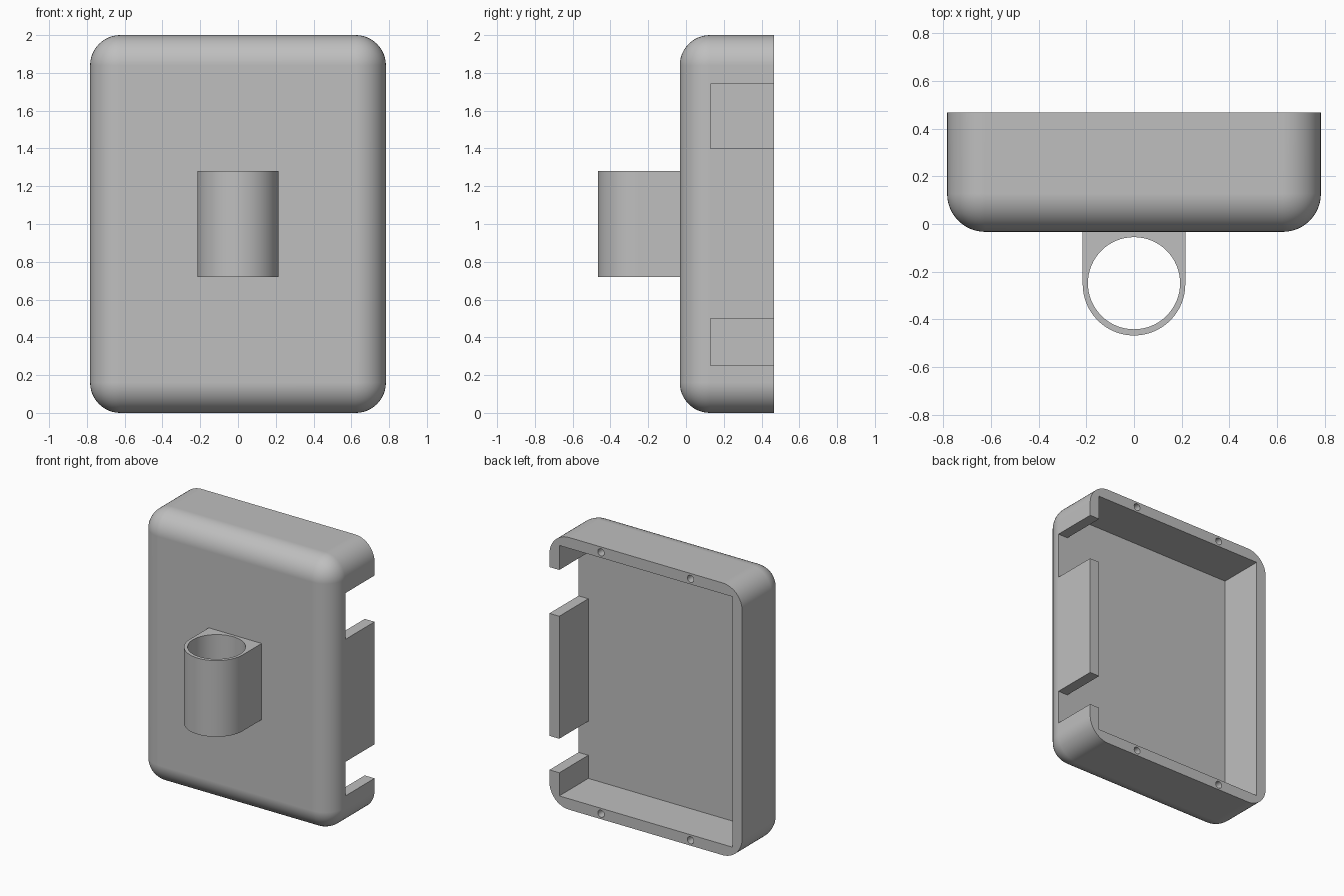
import bpy
import bmesh
import math
from mathutils import Matrix, Vector

cube = bpy.data.objects.get("Cube")
if cube:
    bpy.data.objects.remove(cube, do_unlink=True)

# One plain grey plastic
grey = bpy.data.materials.new("grey plastic")
grey.use_nodes = True
colour = (0.52, 0.52, 0.52, 1)
grey.diffuse_color = colour
grey.node_tree.nodes["Principled BSDF"].inputs["Base Color"].default_value = colour


def finish(bm, name):
    bmesh.ops.recalc_face_normals(bm, faces=bm.faces)
    mesh = bpy.data.meshes.new(name)
    bm.to_mesh(mesh)
    bm.free()
    mesh.materials.append(grey)
    obj = bpy.data.objects.new(name, mesh)
    bpy.context.collection.objects.link(obj)
    return obj


def box_mesh(low, high):
    low, high = Vector(low), Vector(high)
    bm = bmesh.new()
    bmesh.ops.create_cube(bm, size=1)
    bmesh.ops.scale(bm, vec=high - low, verts=bm.verts)
    bmesh.ops.translate(bm, vec=(low + high) / 2, verts=bm.verts)
    return bm


def box(name, low, high):
    return finish(box_mesh(low, high), name)


def cylinder(name, radius, depth, centre, sides, along_y=False):
    bm = bmesh.new()
    bmesh.ops.create_cone(bm, cap_ends=True, segments=sides,
                          radius1=radius, radius2=radius, depth=depth)
    if along_y:
        bmesh.ops.rotate(bm, verts=bm.verts, matrix=Matrix.Rotation(math.pi / 2, 3, 'X'))
    bmesh.ops.translate(bm, vec=centre, verts=bm.verts)
    return finish(bm, name)


def activate(obj):
    bpy.ops.object.select_all(action='DESELECT')
    obj.select_set(True)
    bpy.context.view_layer.objects.active = obj


def cut(obj, cutter):
    cutter.hide_render = True
    mod = obj.modifiers.new("cut", 'BOOLEAN')
    mod.operation = 'DIFFERENCE'
    mod.solver = 'EXACT'
    mod.object = cutter
    activate(obj)
    bpy.ops.object.modifier_apply(modifier=mod.name)
    bpy.data.objects.remove(cutter, do_unlink=True)


def smooth(obj):
    activate(obj)
    bpy.ops.object.shade_smooth_by_angle(angle=math.radians(30))
    mod = obj.modifiers.new("even_shading", 'WEIGHTED_NORMAL')
    mod.keep_sharp = True


HALF_W, HEIGHT, FRONT, BACK = 0.783, 2.0, -0.033, 0.467
ROUND, WALL, FLOOR = 0.16, 0.08, 0.13

# Case shell: every edge rounded except those around the open back
bm = box_mesh((-HALF_W, FRONT, 0), (HALF_W, BACK, HEIGHT))
edges = [e for e in bm.edges if any(v.co.y < 0 for v in e.verts)]
bmesh.ops.bevel(bm, geom=edges, offset=ROUND, segments=12, profile=0.5, affect='EDGES')
case = finish(bm, "case_shell")

# Open cavity
inner = HALF_W - WALL
cut(case, box("cavity_cutter", (-inner, FLOOR, WALL), (inner, 0.7, HEIGHT - WALL)))

# Two notches through the left wall
for low, high in ((0.25, 0.50), (1.40, 1.74)):
    cut(case, box("notch_cutter", (0.6, FLOOR, low), (0.9, 0.7, high)))

# Screw holes in the top and bottom rims
for x in (-0.364, 0.364):
    for z in (WALL / 2, HEIGHT - WALL / 2):
        cut(case, cylinder("screw_hole_cutter", 0.026, 0.4, (x, BACK, z), 24, along_y=True))
smooth(case)

# Holder on the front: U-shaped block with a round bore
radius, axis_y, z_low, z_high = 0.215, -0.252, 0.72, 1.28
steps = 32
outline = [(radius, FRONT)]
outline += [(radius * math.cos(math.pi * i / steps), axis_y - radius * math.sin(math.pi * i / steps))
            for i in range(steps + 1)]
outline.append((-radius, FRONT))
bm = bmesh.new()
base = bm.faces.new([bm.verts.new((x, y, z_low)) for x, y in outline])
raised = bmesh.ops.extrude_face_region(bm, geom=[base])["geom"]
bmesh.ops.translate(bm, vec=(0, 0, z_high - z_low),
                    verts=[g for g in raised if isinstance(g, bmesh.types.BMVert)])
holder = finish(bm, "tube_holder")
cut(holder, cylinder("bore_cutter", 0.193, 1, (0, axis_y + 0.004, 1), 64))
smooth(holder)
